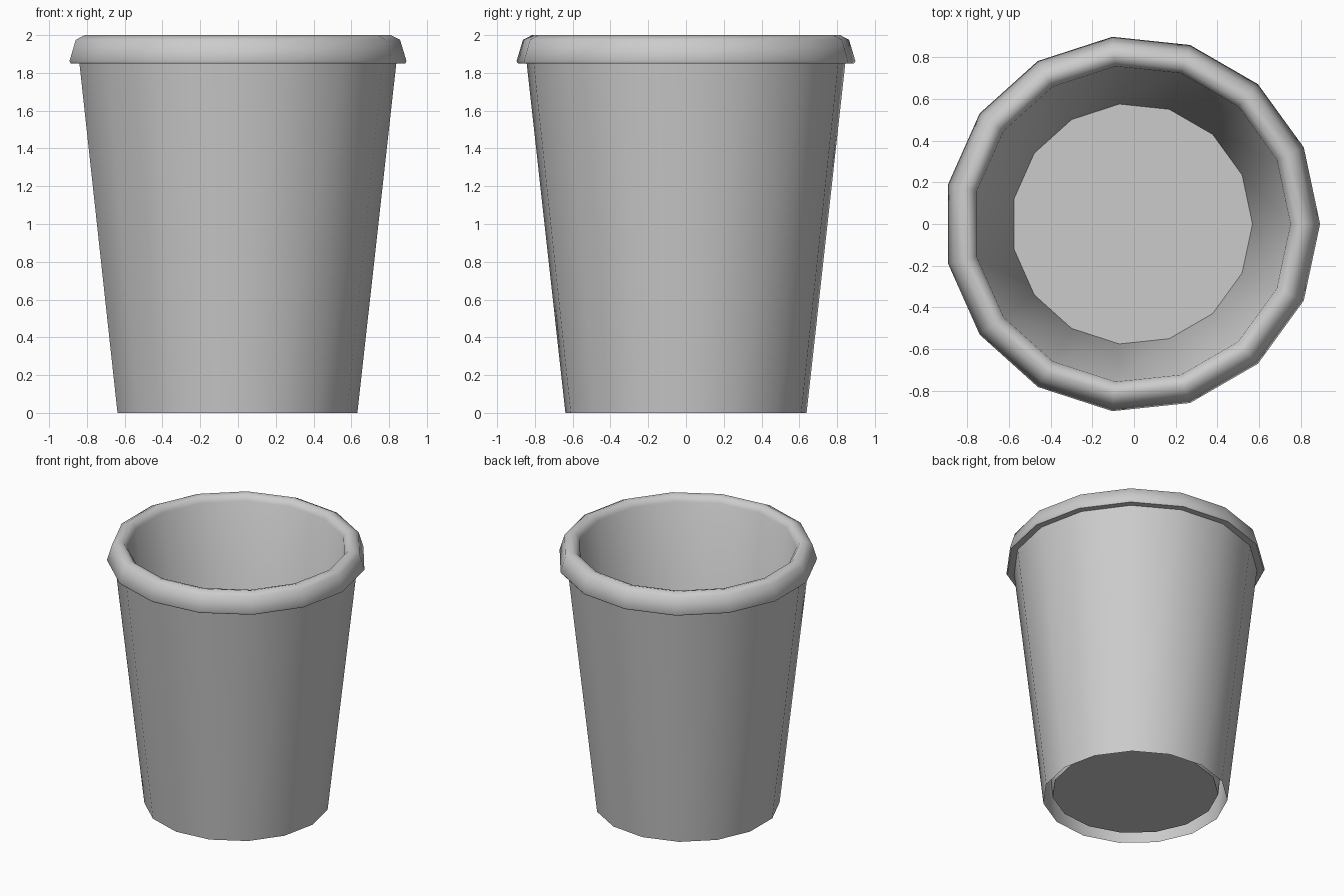
import bpy, bmesh
from math import cos, sin, tau, radians

if "Cube" in bpy.data.objects:
    bpy.data.objects.remove(bpy.data.objects["Cube"])

SIDES = 15
CX = -0.01  # odd side count: shift so the bounds are centred


def lathe(name, profile, cap_end=False):
    """Spin a (radius, z) profile around z."""
    bm = bmesh.new()
    rings = [[bm.verts.new((CX + r * cos(tau * i / SIDES), r * sin(tau * i / SIDES), z))
              for i in range(SIDES)] for r, z in profile]
    for a, b in zip(rings, rings[1:]):
        for i in range(SIDES):
            j = (i + 1) % SIDES
            bm.faces.new((a[i], a[j], b[j], b[i]))
    if cap_end:
        bm.faces.new(rings[-1])
    mesh = bpy.data.meshes.new(name)
    bm.to_mesh(mesh)
    bm.free()
    ob = bpy.data.objects.new(name, mesh)
    bpy.context.collection.objects.link(ob)
    bpy.ops.object.select_all(action='DESELECT')
    ob.select_set(True)
    bpy.context.view_layer.objects.active = ob
    bpy.ops.object.shade_smooth_by_angle(angle=radians(50))
    return ob


# Outer wall, rolled lip, inner wall and raised floor in one continuous sheet
lathe("cup", [
    (0.642, 0.0), (0.848, 1.85),                   # outer wall
    (0.895, 1.85), (0.902, 1.862),                 # underside of lip
    (0.868, 1.975), (0.82, 2.0),                   # lip outside and top
    (0.785, 1.99), (0.76, 1.955),                  # lip inside
    (0.578, 0.045),                                # inner wall to floor
], cap_end=True)
